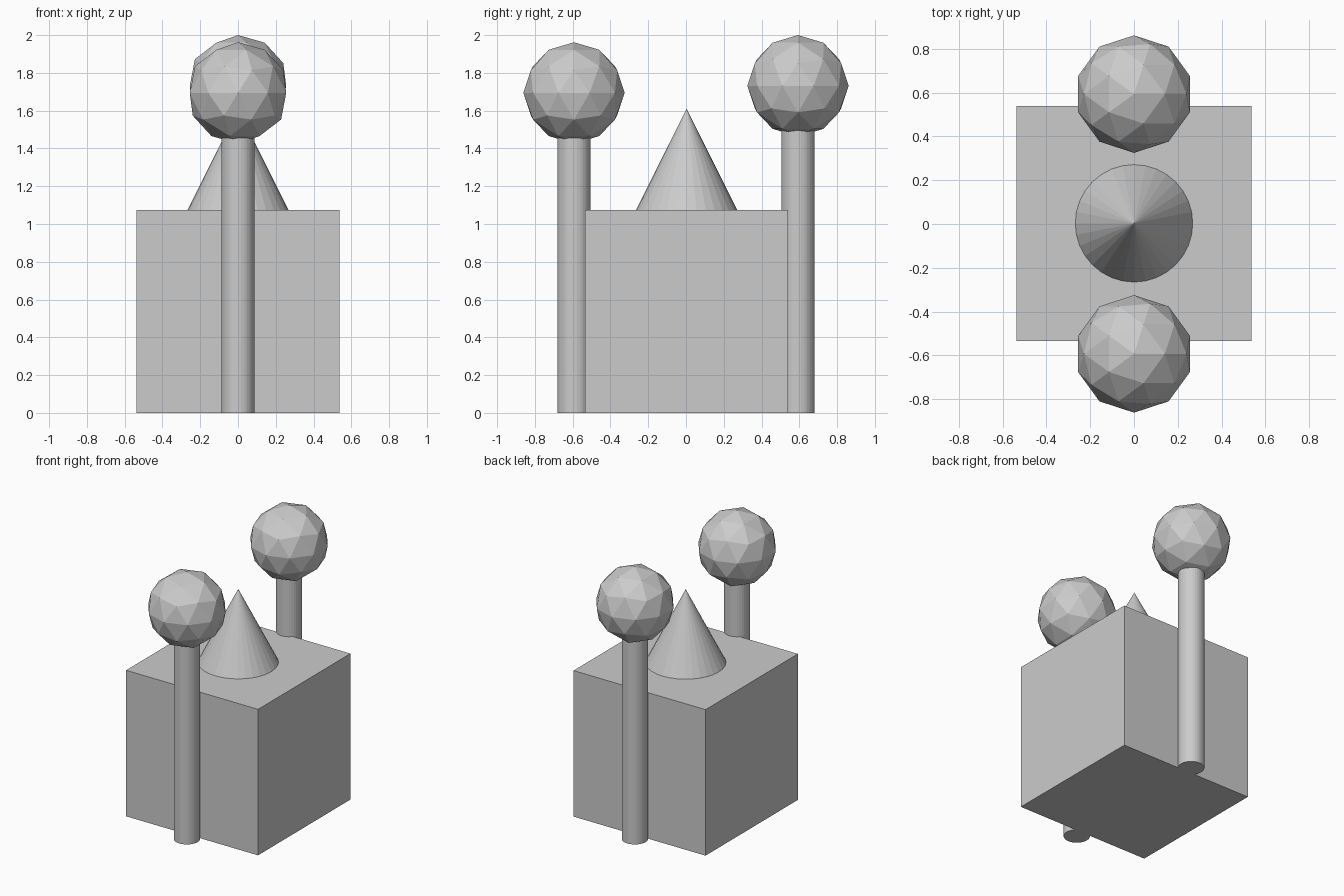
import bpy

if "Cube" in bpy.data.objects:
    bpy.data.objects.remove(bpy.data.objects["Cube"], do_unlink=True)

SIDE = 1.073        # block edge length
BALL_R = SIDE / 4
POST_R = 0.0875
CENTRE_Y = 0.003

# Single plain grey
grey = bpy.data.materials.new("plain_grey")
colour = (0.6, 0.6, 0.6, 1)
grey.diffuse_color = colour
grey.use_nodes = True
for node in grey.node_tree.nodes:
    if node.type == 'BSDF_PRINCIPLED':
        node.inputs["Base Color"].default_value = colour


def finish(name):
    """Name the newest primitive and give it the grey material."""
    part = bpy.context.object
    part.name = name
    part.data.materials.append(grey)


# Central block
bpy.ops.mesh.primitive_cube_add(size=SIDE, location=(0, CENTRE_Y, SIDE / 2))
finish("block")

# Cone standing on the block
bpy.ops.mesh.primitive_cone_add(vertices=32, radius1=BALL_R, depth=SIDE / 2,
                                location=(0, CENTRE_Y, SIDE * 1.25))
finish("cone_roof")

# Front and back posts, each topped by a faceted ball
for end, y, ball_z in (("front", -0.593, 1.694), ("back", 0.593, 2 - BALL_R)):
    bpy.ops.mesh.primitive_cylinder_add(vertices=32, radius=POST_R, depth=ball_z,
                                        location=(0, y, ball_z / 2))
    finish(end + "_post")
    bpy.ops.mesh.primitive_ico_sphere_add(subdivisions=2, radius=BALL_R,
                                          location=(0, y, ball_z))
    finish(end + "_ball")
